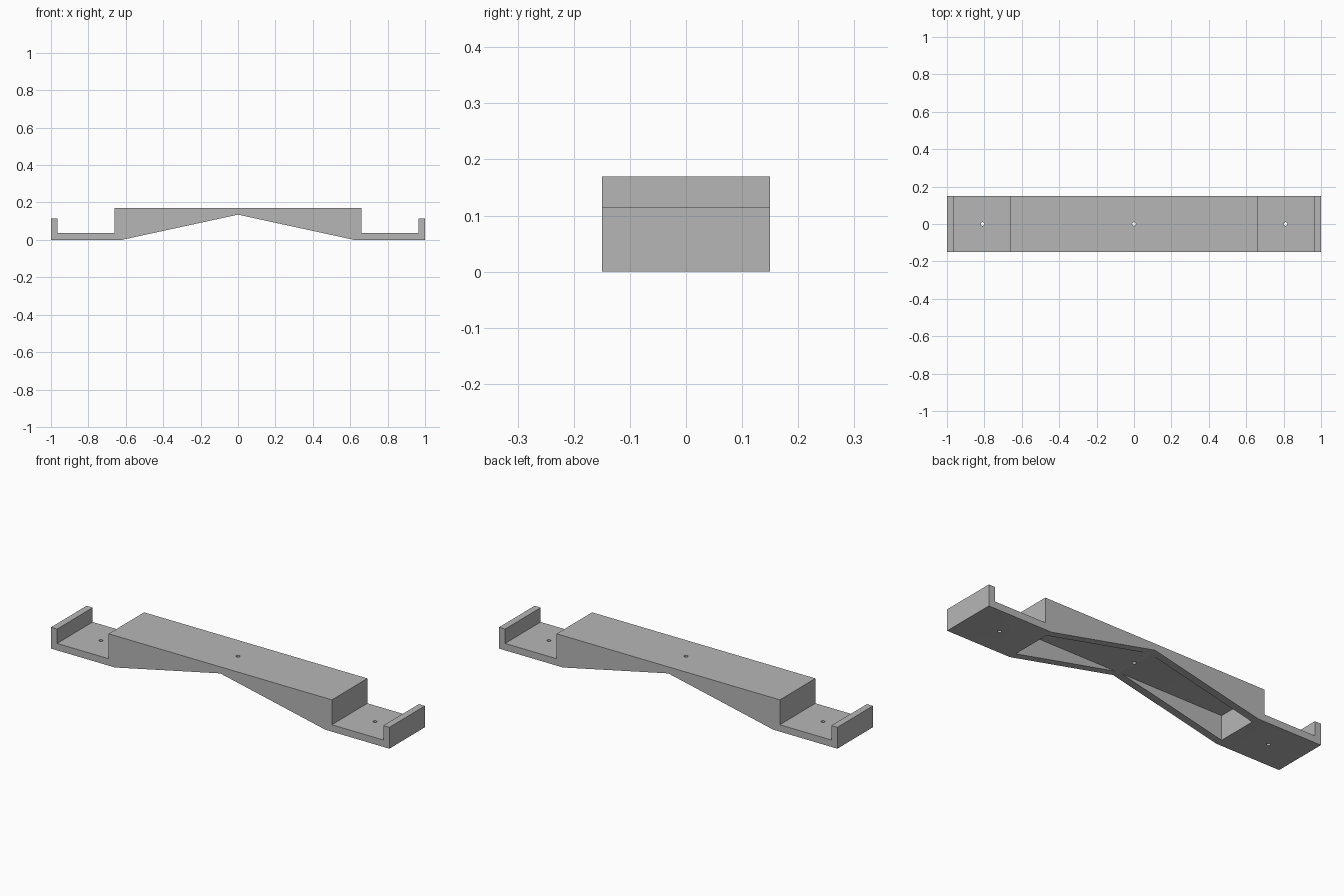
import bpy
import bmesh

cube = bpy.data.objects.get("Cube")
if cube:
    bpy.data.objects.remove(cube, do_unlink=True)

HALF_DEPTH = 0.15
TOP = 0.17
FOOT = 0.037
ROOF = 0.131

grey = bpy.data.materials.new("plain_grey")
grey.use_nodes = True
colour = (0.47, 0.47, 0.47, 1)
grey.diffuse_color = colour
grey.node_tree.nodes["Principled BSDF"].inputs["Base Color"].default_value = colour


def add_object(name, bm):
    bmesh.ops.recalc_face_normals(bm, faces=bm.faces)
    mesh = bpy.data.meshes.new(name)
    bm.to_mesh(mesh)
    bm.free()
    mesh.materials.append(grey)
    obj = bpy.data.objects.new(name, mesh)
    bpy.context.collection.objects.link(obj)
    return obj


def extrude_profile(name, points, half_depth):
    bm = bmesh.new()
    face = bm.faces.new([bm.verts.new((x, -half_depth, z)) for x, z in points])
    result = bmesh.ops.extrude_face_region(bm, geom=[face])
    verts = [v for v in result["geom"] if isinstance(v, bmesh.types.BMVert)]
    bmesh.ops.translate(bm, verts=verts, vec=(0, 2 * half_depth, 0))
    return add_object(name, bm)


def cut(target, cutter):
    cutter.hide_render = True
    mod = target.modifiers.new("cut", 'BOOLEAN')
    mod.operation = 'DIFFERENCE'
    mod.solver = 'EXACT'
    mod.object = cutter
    bpy.context.view_layer.objects.active = target
    bpy.ops.object.modifier_apply(modifier=mod.name)
    bpy.data.objects.remove(cutter, do_unlink=True)


# Bracket: raised middle, sloped underside, two feet with end lips
right_half = [(0.622, 0), (1, 0), (1, 0.114), (0.964, 0.114),
              (0.964, FOOT), (0.66, FOOT), (0.66, TOP)]
left_half = [(-x, z) for x, z in reversed(right_half)]
bracket = extrude_profile("bracket", [(0, 0.135)] + right_half + left_half, HALF_DEPTH)

# Hollow under the raised middle
pocket = extrude_profile("pocket_cutter",
                         [(-0.62, -0.1), (0.62, -0.1), (0.62, ROOF), (-0.62, ROOF)], 0.11)
cut(bracket, pocket)

# Screw holes in the middle and in each foot
for x in (-0.81, 0, 0.81):
    bm = bmesh.new()
    bmesh.ops.create_cone(bm, cap_ends=True, segments=24, radius1=0.01, radius2=0.01, depth=1)
    bmesh.ops.translate(bm, verts=bm.verts, vec=(x, 0, 0))
    cut(bracket, add_object("hole_cutter", bm))

# Smooth hole walls, crisp edges
bpy.ops.object.select_all(action='DESELECT')
bracket.select_set(True)
bpy.context.view_layer.objects.active = bracket
bpy.ops.object.shade_smooth_by_angle(angle=0.4)
